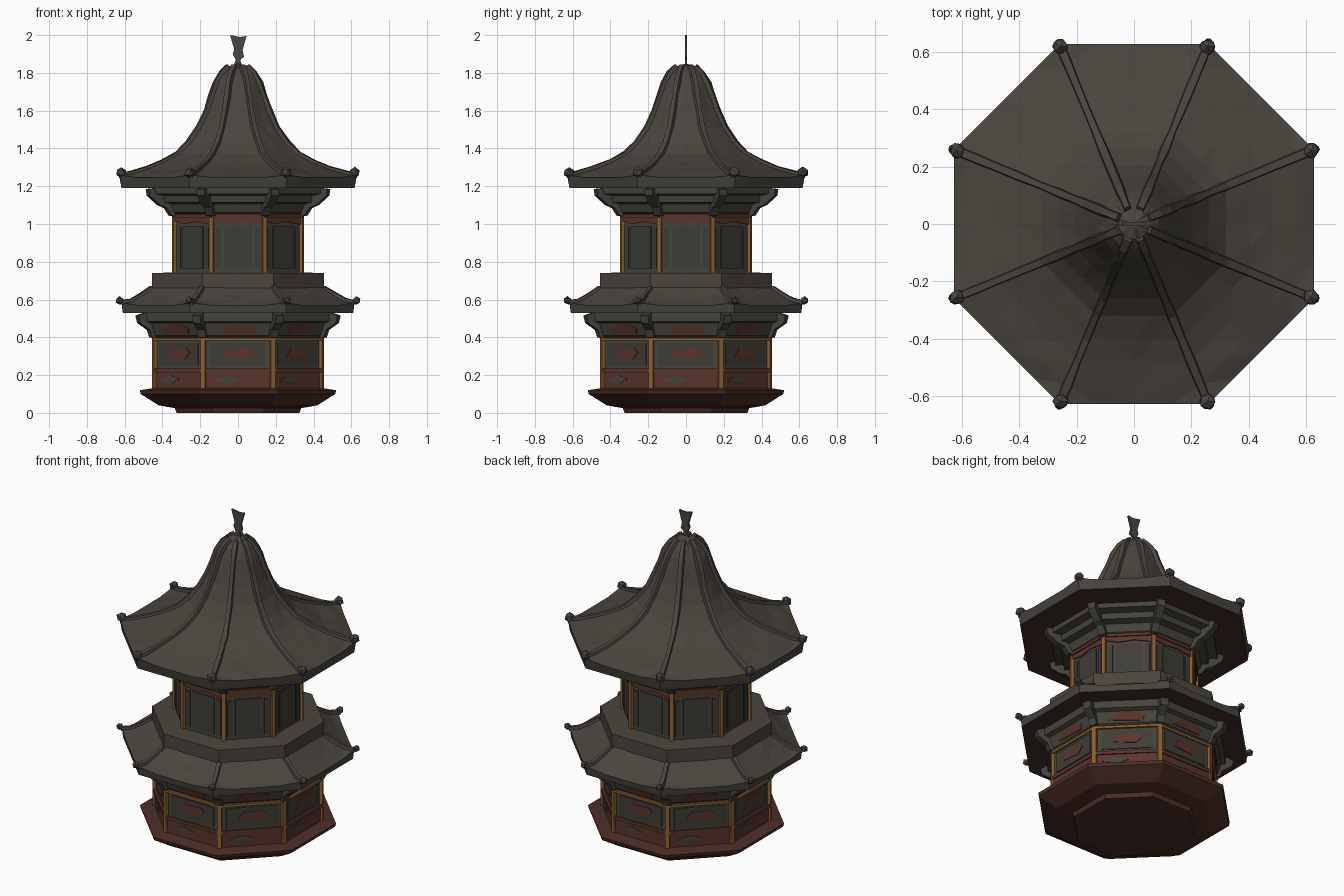
import bpy, bmesh, math, random
from mathutils import Vector

if "Cube" in bpy.data.objects:
    bpy.data.objects.remove(bpy.data.objects["Cube"])

random.seed(4)
C = math.cos(math.pi / 8)          # apothem / corner radius
T = math.tan(math.pi / 8)          # half side / apothem


def mat(name, r, g, b):
    m = bpy.data.materials.new(name)
    m.diffuse_color = (r, g, b, 1)
    m.use_nodes = True
    m.node_tree.nodes["Principled BSDF"].inputs["Base Color"].default_value = m.diffuse_color
    return m


ROOF = mat("roof_slate", 0.070, 0.059, 0.047)
WALL = mat("wall_grey", 0.060, 0.057, 0.046)
PANEL = mat("panel_dark_grey", 0.048, 0.046, 0.038)
RED = mat("faded_red", 0.105, 0.034, 0.024)
BASE = mat("base_brown_red", 0.075, 0.027, 0.020)
OCHRE = mat("ochre_wood", 0.27, 0.115, 0.026)
SOFFIT = mat("soffit_brown", 0.055, 0.026, 0.020)


def finish(name, bm, *mats):
    bmesh.ops.recalc_face_normals(bm, faces=bm.faces)
    me = bpy.data.meshes.new(name)
    bm.to_mesh(me)
    bm.free()
    for m in mats:
        me.materials.append(m)
    ob = bpy.data.objects.new(name, me)
    bpy.context.collection.objects.link(ob)
    return ob


def corner(k):
    a = math.pi / 8 + k * math.pi / 4
    return Vector((math.cos(a), math.sin(a), 0))


def octagon(name, prof, mats, rule=None, cols=1, jitter=0, lift=0):
    """Stack octagonal rings of (apothem, z); rule maps band number to material (-1 = bottom)."""
    bm = bmesh.new()
    rows = []
    for i, (a, z) in enumerate(prof):
        row = []
        for k in range(8):
            for c in range(cols):
                p = corner(k).lerp(corner(k + 1), c / cols) * (a / C)
                p.z = z + (lift if c == 0 and i == 1 else 0)
                if c and 1 < i < len(prof) - 1:
                    p.z += random.uniform(-jitter, jitter)
                    p *= 1 + random.uniform(-jitter, jitter) * 0.4
                row.append(bm.verts.new(p))
        rows.append(row)
    n = 8 * cols
    f = bm.faces.new(rows[0])
    f.material_index = rule(-1) if rule else 0
    for i in range(len(rows) - 1):
        for j in range(n):
            q = bm.faces.new((rows[i][j], rows[i][(j + 1) % n], rows[i + 1][(j + 1) % n], rows[i + 1][j]))
            q.material_index = rule(i) if rule else 0
    f = bm.faces.new(rows[-1])
    f.material_index = rule(len(rows) - 2) if rule else 0
    if jitter:
        bmesh.ops.triangulate(bm, faces=[f for f in bm.faces if len(f.verts) == 4])
    return finish(name, bm, *mats)


def prism(bm, pts, offset):
    lo = [bm.verts.new(p) for p in pts]
    hi = [bm.verts.new(p + offset) for p in pts]
    n = len(pts)
    bm.faces.new(lo)
    bm.faces.new(hi)
    for i in range(n):
        bm.faces.new((lo[i], lo[(i + 1) % n], hi[(i + 1) % n], hi[i]))


def side_shapes(name, material, shape, apo, thick):
    """Raise a flat (u, z) outline on each of the eight sides; apo(z) is the wall apothem."""
    bm = bmesh.new()
    for k in range(8):
        a = k * math.pi / 4
        nrm = Vector((math.cos(a), math.sin(a), 0))
        tan = Vector((-nrm.y, nrm.x, 0))
        pts = [nrm * (apo(z) - 0.003) + tan * u + Vector((0, 0, z)) for u, z in shape]
        prism(bm, pts, nrm * (thick + 0.003))
    return finish(name, bm, material)


def rect(u0, u1, z0, z1):
    return [(u0, z0), (u1, z0), (u1, z1), (u0, z1)]


def corner_shapes(name, material, shape, width):
    """Extrude an (apothem, z) outline sideways at each of the eight corners."""
    bm = bmesh.new()
    for k in range(8):
        d = corner(k)
        t = Vector((-d.y, d.x, 0)) * width
        prism(bm, [d * (a / C) + Vector((0, 0, z)) - t / 2 for a, z in shape], t)
    return finish(name, bm, material)


def ridges(name, path, w, h):
    """Rough ridge beams following the roof corners."""
    bm = bmesh.new()
    for k in range(8):
        d = corner(k)
        t = Vector((-d.y, d.x, 0))
        prev = None
        for i, (a, z) in enumerate(path):
            a0, z0 = path[max(i - 1, 0)]
            a1, z1 = path[min(i + 1, len(path) - 1)]
            up = (d * (z1 - z0) + Vector((0, 0, (a0 - a1) / C))).normalized()
            p = d * (a / C) + Vector((0, 0, z))
            ww, hh = w * random.uniform(0.8, 1.2), h * random.uniform(0.75, 1.25)
            ring = [bm.verts.new(p + t * s * ww / 2 + up * v)
                    for s, v in ((-1, -0.012), (1, -0.012), (0.7, hh), (-0.7, hh))]
            if prev:
                for j in range(4):
                    bm.faces.new((prev[j], prev[(j + 1) % 4], ring[(j + 1) % 4], ring[j]))
            else:
                bm.faces.new(ring)
            prev = ring
        bm.faces.new(prev)
    return finish(name, bm, ROOF)


def tips(name, a, z, r):
    bm = bmesh.new()
    for k in range(8):
        res = bmesh.ops.create_icosphere(bm, subdivisions=1, radius=r)
        for v in res["verts"]:
            v.co = v.co * random.uniform(0.85, 1.1) + corner(k) * (a / C) + Vector((0, 0, z))
    return finish(name, bm, ROOF)


# Base plinth
octagon("base_plinth", [(0.325, 0), (0.335, 0.025), (0.42, 0.04), (0.515, 0.10), (0.52, 0.12), (0.44, 0.132)], [BASE])

# Lower storey: body, skirting, rails, panels, posts
octagon("lower_wall", [(0.44, 0.11), (0.44, 0.40), (0.455, 0.41), (0.475, 0.475), (0.50, 0.485), (0.50, 0.535)], [WALL])
low = lambda z: 0.44
frieze = lambda z: 0.455 + (z - 0.41) * 0.308
side_shapes("lower_skirting", RED, rect(-0.18, 0.18, 0.125, 0.215), low, 0.005)
side_shapes("lower_rail", RED, rect(-0.18, 0.18, 0.215, 0.235), low, 0.012)
side_shapes("upper_rail", OCHRE, rect(-0.18, 0.18, 0.382, 0.397), low, 0.014)
side_shapes("wall_panel", PANEL, rect(-0.145, 0.145, 0.25, 0.37), low, 0.005)
side_shapes("panel_patch", RED, [(-0.08, 0.295), (0.05, 0.285), (0.085, 0.32), (0.06, 0.345), (-0.05, 0.34)], low, 0.009)
side_shapes("skirting_patch", WALL, [(-0.14, 0.17), (-0.05, 0.155), (0.01, 0.18), (-0.06, 0.2)], low, 0.008)
side_shapes("frieze_patch", RED, [(-0.10, 0.425), (0.09, 0.42), (0.10, 0.45), (0.03, 0.472), (-0.06, 0.465)], frieze, 0.005)
corner_shapes("lower_post", OCHRE, rect(0.425, 0.451, 0.125, 0.40), 0.026)
corner_shapes("lower_bracket", WALL, [(0.44, 0.395), (0.462, 0.40), (0.475, 0.44), (0.525, 0.475), (0.535, 0.515), (0.48, 0.535)], 0.045)

# Lower roof with parapet
rule = lambda i: 2 if i == -1 else (1 if i == 0 else 0)
octagon("lower_roof", [(0.61, 0.53), (0.615, 0.568), (0.565, 0.592), (0.51, 0.625), (0.46, 0.66), (0.45, 0.665)],
        [ROOF, WALL, SOFFIT], rule, 4, 0.004, 0.015)
octagon("parapet", [(0.455, 0.64), (0.455, 0.74), (0.30, 0.745)], [ROOF])
ridges("lower_ridge", [(0.62, 0.585), (0.565, 0.595), (0.51, 0.625), (0.455, 0.66)], 0.03, 0.012)
tips("lower_roof_tip", 0.627, 0.595, 0.022)

# Upper storey
octagon("upper_wall", [(0.335, 0.70), (0.335, 1.05), (0.35, 1.06), (0.365, 1.105), (0.405, 1.115), (0.41, 1.15),
                       (0.455, 1.16), (0.455, 1.20)], [WALL])
up = lambda z: 0.335
side_shapes("upper_red_beam", RED, [(-0.138, 1.015), (-0.06, 1.0), (0.03, 1.012), (0.138, 0.995), (0.138, 1.035), (-0.138, 1.035)], up, 0.007)
side_shapes("top_rail", RED, rect(-0.14, 0.14, 1.035, 1.052), up, 0.014)
side_shapes("door_panel", PANEL, rect(-0.075, 0.075, 0.765, 0.99), up, 0.006)
for s, n in ((-1, "left"), (1, "right")):
    u = sorted((s * 0.09, s * 0.118))
    side_shapes("side_panel_" + n, PANEL, rect(u[0], u[1], 0.765, 0.985), up, 0.005)
corner_shapes("upper_post", OCHRE, rect(0.32, 0.346, 0.74, 1.035), 0.024)
corner_shapes("upper_bracket", WALL, [(0.335, 1.04), (0.36, 1.045), (0.385, 1.085), (0.42, 1.10), (0.475, 1.15),
                                      (0.48, 1.185), (0.40, 1.195)], 0.045)

# Upper bell-shaped roof
bell = [(0.56, 1.27), (0.48, 1.295), (0.40, 1.328), (0.32, 1.372), (0.26, 1.43), (0.205, 1.51), (0.165, 1.60),
        (0.138, 1.68), (0.115, 1.745), (0.085, 1.80), (0.05, 1.833)]
octagon("upper_roof", [(0.617, 1.19), (0.627, 1.245)] + bell + [(0.012, 1.846)],
        [ROOF, WALL, SOFFIT], rule, 4, 0.004, 0.015)
ridges("upper_ridge", [(0.625, 1.255)] + bell, 0.034, 0.014)
tips("upper_roof_tip", 0.618, 1.272, 0.03)

# Flat finial on the peak
bm = bmesh.new()
outline = [(-0.024, 1.835), (0.022, 1.835), (0.012, 1.87), (0.032, 1.885), (0.024, 1.92), (0.045, 1.995), (0.01, 1.99),
           (-0.042, 2.0), (-0.02, 1.925), (-0.028, 1.90), (-0.012, 1.87)]
prism(bm, [Vector((x, -0.006, z)) for x, z in outline], Vector((0, 0.012, 0)))
finish("finial", bm, ROOF)
